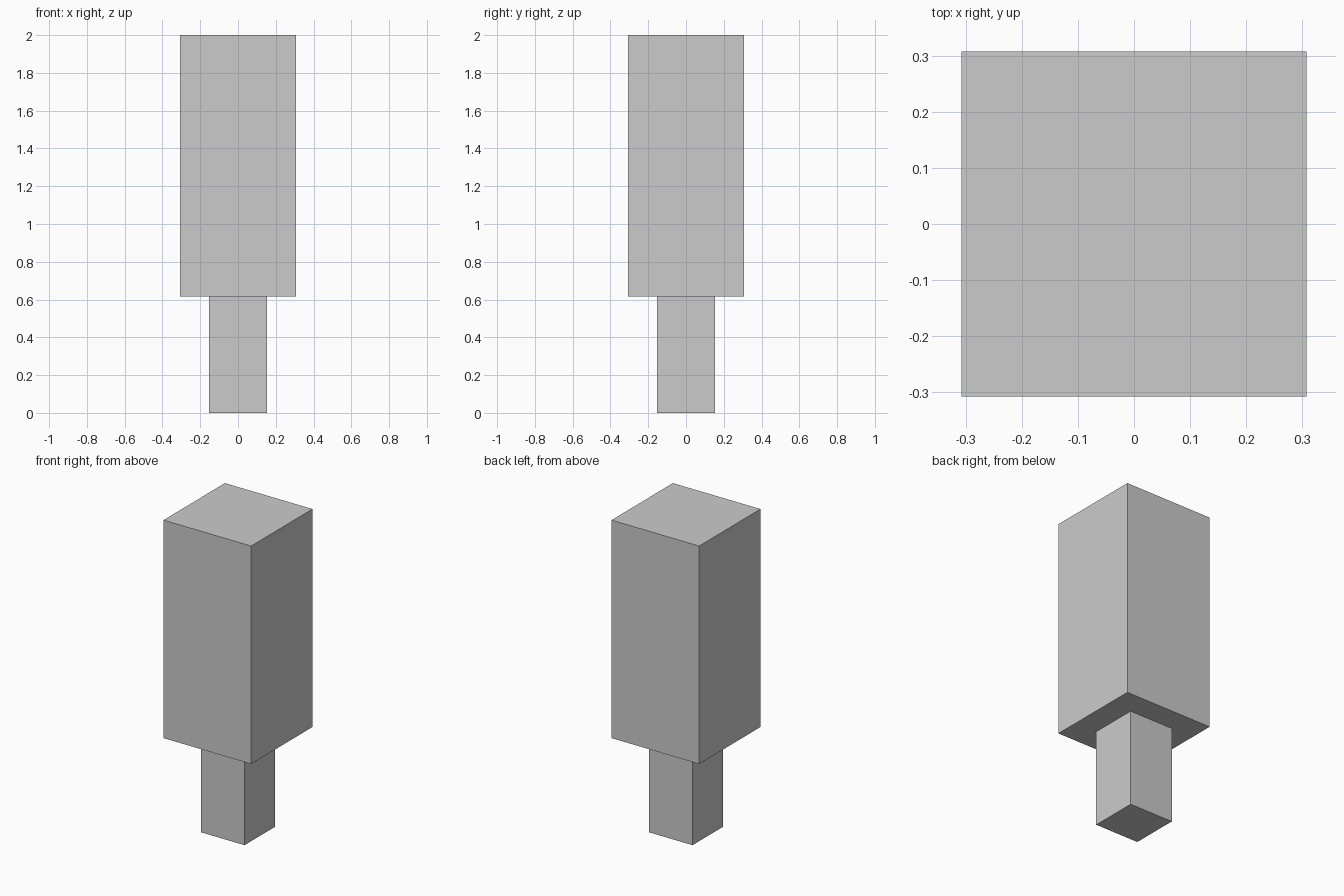
import bpy

if "Cube" in bpy.data.objects:
    bpy.data.objects.remove(bpy.data.objects["Cube"])

U = 2 / 13  # the model is 13 grid units tall


def box(name, width, z0, z1):
    """Square column centred on the z axis, between two heights."""
    bpy.ops.mesh.primitive_cube_add(size=1, location=(0, 0, (z0 + z1) / 2))
    ob = bpy.context.object
    ob.name = name
    ob.scale = (width, width, z1 - z0)
    bpy.ops.object.transform_apply(location=False, rotation=False, scale=True)
    return ob


# Narrow lower post
box("lower_post", 2 * U, 0, 4 * U)

# Wide upper block
box("upper_block", 4 * U, 4 * U, 13 * U)
